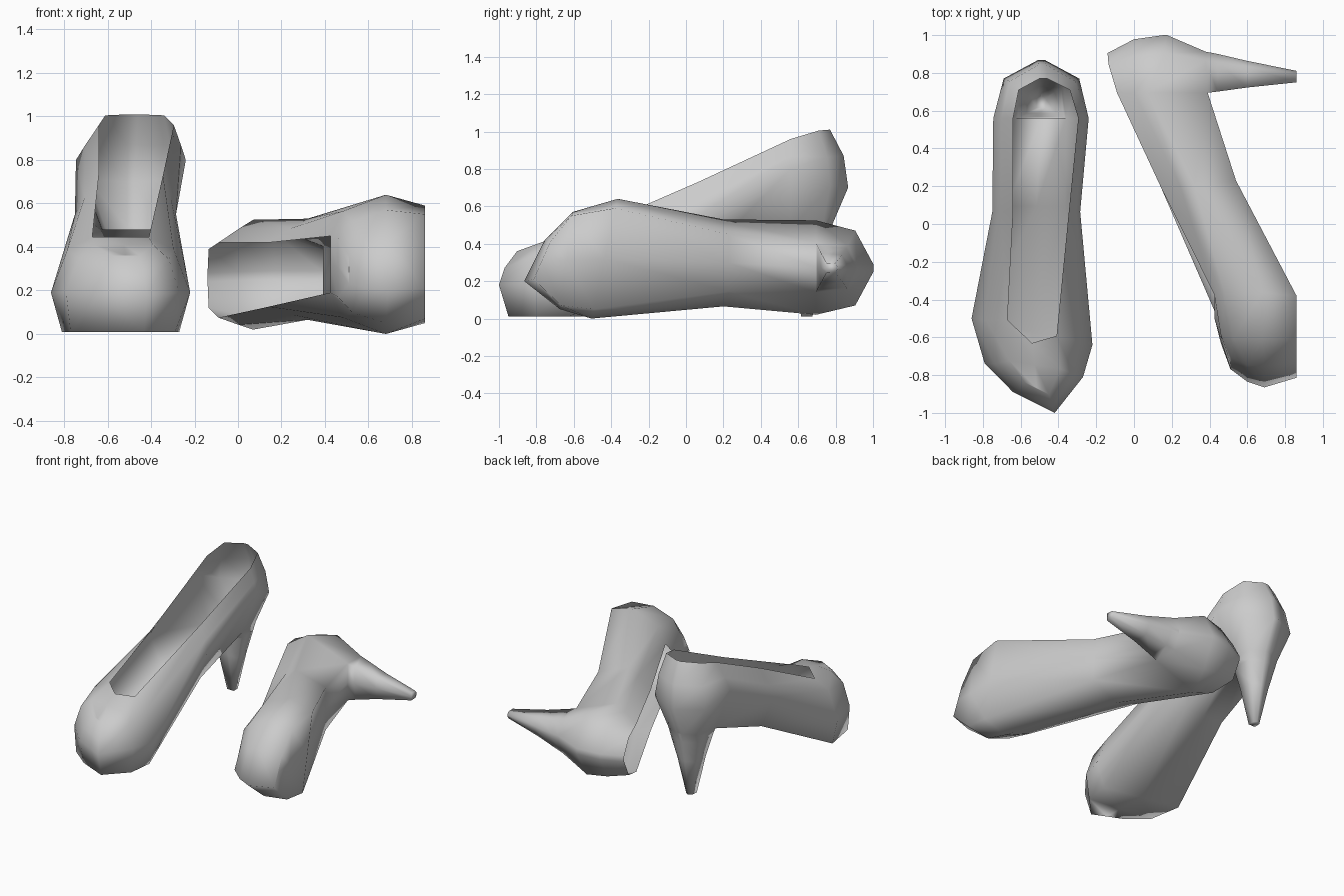
import bpy, bmesh
from mathutils import Matrix, Vector

cube = bpy.data.objects.get("Cube")
if cube:
    bpy.data.objects.remove(cube, do_unlink=True)

grey = bpy.data.materials.new("plain grey")
grey.use_nodes = True
colour = (0.6, 0.6, 0.6, 1)
grey.diffuse_color = colour
grey.node_tree.nodes["Principled BSDF"].inputs["Base Color"].default_value = colour

# Cross-sections from toe to back:
# y, skew, left, right, low inset, sole height, widest height, rim height,
# rim left, rim right, y shift of sole, y shift of rim, shoulder fullness
SECTIONS = [
    (-.945, .055, -.64, -.42, .01, 0, .17, .35, -.58, -.45, .04, .075, .5),
    (-.775, .035, -.79, -.27, .02, 0, .18, .40, -.66, -.39, 0, .03, .7),
    (-.57, .07, -.86, -.22, .05, 0, .18, .435, -.67, -.41, 0, .02, .78),
    (.065, 0, -.75, -.285, .08, .32, .54, .72, -.64, -.345, .03, 0, .42),
    (.56, 0, -.745, -.24, .12, .47, .79, .95, -.64, -.295, 0, 0, .42),
    (.77, 0, -.69, -.29, .08, .48, .70, .995, -.61, -.34, -.04, -.06, .52),
    (.867, 0, -.51, -.47, .0, .48, .69, 1.0, -.50, -.46, -.09, -.097, .55),
]
CLOSED = 3      # sections roofed over by the toe cap
SEAT = 4        # first section that opens down into the heel


def section_points(s):
    y, skew, xl, xr, inset, hb, hw, ht, rl, rr, dy_low, dy_rim, full = s

    def side(x, rim_x, k, toward):
        return [(rim_x, y + k * .6 + dy_rim, ht),
                (x * .6 + rim_x * .4, y + k * .8 + dy_rim * .25, hw + (ht - hw) * full),
                (x, y + k, hw),
                (x + toward * inset, y + k * .8 + dy_low, hb)]

    left = side(xl, rl, skew, 1)
    right = side(xr, rr, -skew, -1)
    mid = ((left[3][0] + right[3][0]) / 2, y + dy_low, hb)
    return left + [mid] + right[::-1]


def bridge(bm, a, b, closed=False):
    n = len(a)
    for i in range(n if closed else n - 1):
        j = (i + 1) % n
        bm.faces.new((a[i], a[j], b[j], b[i]))


def add_body(bm):
    rings = []
    for k, s in enumerate(SECTIONS):
        ring = [bm.verts.new(p) for p in section_points(s)]
        if k < CLOSED:      # middle of the toe cap
            dy = -.08 if k == CLOSED - 1 else 0
            top = (ring[0].co + ring[-1].co) / 2 + Vector((0, dy, 0))
            ring.append(bm.verts.new(top))
        rings.append(ring)
    for k, (a, b) in enumerate(zip(rings, rings[1:])):
        if k + 1 < CLOSED:
            bridge(bm, a, b, True)
        elif k < SEAT:
            bridge(bm, a[:9], b[:9])
        else:               # side walls only, the heel fills the bottom
            bridge(bm, a[:4], b[:4])
            bridge(bm, a[5:], b[5:])
    # toe front and back seam
    toe, back = rings[0], rings[-1]
    for r in (toe, back):
        for i in range(3):
            bm.faces.new((r[i], r[i + 1], r[7 - i], r[8 - i]))
    bm.faces.new(toe[3:6])
    bm.faces.new((toe[0], toe[8], toe[9]))
    return rings


def add_heel(bm, rings):
    front, middle, back = rings[SEAT:]
    seat = front[3:6] + [middle[5]] + back[3:6][::-1] + [middle[3]]
    centre = Vector((-.49, .667, .475))
    tip = Vector((-.49, .645, 0))
    loop = seat
    # distance down the heel, remaining share of the seat width and depth
    for t, wide, deep in ((.12, .88, .92), (.45, .58, .65), (1, .2, .28)):
        spot = centre.lerp(tip, t)
        ring = [bm.verts.new(spot + Vector(((v.co.x - centre.x) * wide,
                                            (v.co.y - centre.y) * deep, 0)))
                for v in seat]
        bridge(bm, loop, ring, True)
        loop = ring
    bm.faces.new(loop)


def build_shoe(name, matrix):
    bm = bmesh.new()
    add_heel(bm, add_body(bm))
    bmesh.ops.recalc_face_normals(bm, faces=bm.faces)
    bm.transform(matrix)
    if matrix.determinant() < 0:
        bmesh.ops.reverse_faces(bm, faces=bm.faces)
    for face in bm.faces:
        face.smooth = True
    mesh = bpy.data.meshes.new(name)
    bm.to_mesh(mesh)
    bm.free()
    mesh.materials.append(grey)
    bpy.context.collection.objects.link(bpy.data.objects.new(name, mesh))


# One shoe stands; its mirrored partner lies on its side
build_shoe("standing_shoe", Matrix.Translation((0, 0, .01)))
build_shoe("lying_shoe", Matrix(((0, 0, -1, .86), (0, 1, 0, .135),
                                 (-1, 0, 0, -.22), (0, 0, 0, 1))))
